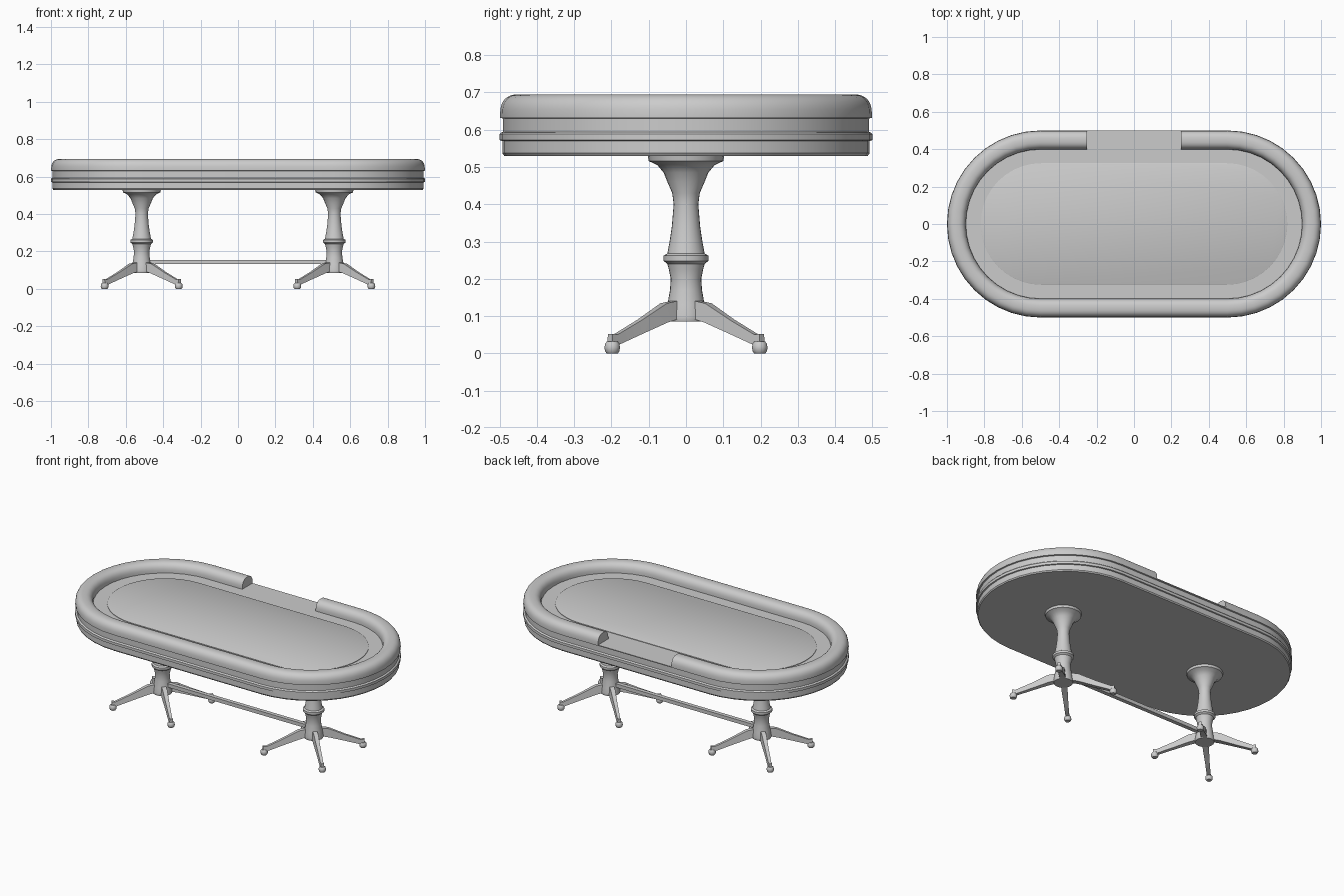
import bpy, bmesh, math
from mathutils import Vector, Matrix

old = bpy.data.objects.get("Cube")
if old:
    bpy.data.objects.remove(old, do_unlink=True)

grey = bpy.data.materials.new("plain_grey")
grey.use_nodes = True
grey.diffuse_color = (0.6, 0.6, 0.6, 1)
grey.node_tree.nodes["Principled BSDF"].inputs["Base Color"].default_value = (0.6, 0.6, 0.6, 1)

HALF = 0.5          # half length of the straight sides
ARC = 20            # segments in each rounded end
PED_X = 0.515       # pedestal distance from the middle


def finish(name, bm, angle=35):
    bmesh.ops.remove_doubles(bm, verts=bm.verts, dist=1e-5)
    bmesh.ops.recalc_face_normals(bm, faces=bm.faces)
    mesh = bpy.data.meshes.new(name)
    bm.to_mesh(mesh)
    bm.free()
    mesh.materials.append(grey)
    obj = bpy.data.objects.new(name, mesh)
    bpy.context.collection.objects.link(obj)
    bpy.ops.object.select_all(action='DESELECT')
    obj.select_set(True)
    bpy.context.view_layer.objects.active = obj
    bpy.ops.object.shade_smooth_by_angle(angle=math.radians(angle))
    return obj


def stations(half=HALF):
    """Centre points and outward directions clockwise round an oval."""
    out = []
    for side in (1, -1):
        for i in range(ARC + 1):
            a = side * math.pi / 2 - math.pi * i / ARC
            out.append((Vector((side * half, 0, 0)), Vector((math.cos(a), math.sin(a), 0))))
    return out


def sweep(name, profile, path, open_ends):
    """Sweep (radius, height) points; open paths get a closed section, ovals get caps."""
    bm = bmesh.new()
    rows = [[bm.verts.new(c + d * r + Vector((0, 0, z))) for r, z in profile] for c, d in path]
    n, m = len(rows), len(profile)
    for i in range(n - 1 if open_ends else n):
        a, b = rows[i], rows[(i + 1) % n]
        for j in range(m if open_ends else m - 1):
            k = (j + 1) % m
            bm.faces.new((a[j], b[j], b[k], a[k]))
    if open_ends:
        bm.faces.new(rows[0])
        bm.faces.new(rows[-1])
    else:
        bm.faces.new([r[0] for r in rows])
        bm.faces.new([r[-1] for r in rows])
    return finish(name, bm)


# Table body with recessed band and protruding ledge
body = [(0.488, 0.53), (0.493, 0.537), (0.493, 0.57), (0.5, 0.572), (0.5, 0.588),
        (0.497, 0.592), (0.491, 0.594), (0.491, 0.63), (0.499, 0.632), (0.499, 0.637)]
sweep("table_body", body, stations(), False)

# Thin playing surface
sweep("playing_surface", [(0.325, 0.636), (0.325, 0.64), (0.323, 0.641)], stations(0.495), False)

# Padded rail, open at the dealer's place
dome = []
for i in range(17):
    t = math.pi * i / 16
    c, s = math.cos(t), math.sin(t)
    dome.append((0.449 + 0.05 * math.copysign(abs(c) ** 0.8, c), 0.64 + 0.055 * s ** 0.8))
up = Vector((0, 1, 0))
rail_path = [(Vector((0.25, 0, 0)), up)] + stations() + [(Vector((-0.25, 0, 0)), up)]
sweep("padded_rail", [(0.399, 0.636)] + dome[::-1] + [(0.499, 0.636)], rail_path, True)


def lathe(name, profile, centre, steps=24):
    path = [(centre, Vector((math.cos(a), math.sin(a), 0)))
            for a in (2 * math.pi * i / steps for i in range(steps))]
    return sweep(name, profile, path, False)


def leg(name, centre, angle):
    """Tapered sloping leg pointing outwards."""
    bm = bmesh.new()
    sections = [(0.035, 0.095, 0.142, 0.017), (0.085, 0.083, 0.134, 0.017),
                (0.175, 0.053, 0.09, 0.013), (0.268, 0.022, 0.05, 0.011),
                (0.288, 0.022, 0.052, 0.011)]
    rows = [[bm.verts.new(p) for p in ((r, -w, lo), (r, w, lo), (r, w * 0.75, hi), (r, -w * 0.75, hi))]
            for r, lo, hi, w in sections]
    for a, b in zip(rows, rows[1:]):
        for j in range(4):
            k = (j + 1) % 4
            bm.faces.new((a[j], a[k], b[k], b[j]))
    bm.faces.new(rows[0])
    bm.faces.new(rows[-1])
    bm.transform(Matrix.Translation(centre) @ Matrix.Rotation(angle, 4, 'Z'))
    finish(name, bm, 20)


# Turned pedestals, each with four diagonal legs and rounded feet
column = [(0.053, 0.085), (0.055, 0.09), (0.055, 0.1), (0.05, 0.13), (0.043, 0.17),
          (0.041, 0.2), (0.046, 0.225), (0.05, 0.24), (0.06, 0.248), (0.06, 0.262),
          (0.05, 0.268), (0.044, 0.3), (0.038, 0.34), (0.033, 0.4), (0.037, 0.43),
          (0.05, 0.46), (0.06, 0.485), (0.077, 0.505), (0.1, 0.516), (0.103, 0.532)]
foot = [(0.015, 0), (0.019, 0.005), (0.021, 0.015), (0.019, 0.026), (0.014, 0.032)]
for side, label in ((1, "left"), (-1, "right")):
    centre = Vector((side * PED_X, 0, 0))
    lathe("pedestal_" + label, column, centre)
    for i in range(4):
        angle = math.pi / 4 + i * math.pi / 2
        leg(f"leg_{label}_{i + 1}", centre, angle)
        tip = centre + Vector((math.cos(angle), math.sin(angle), 0)) * 0.28
        lathe(f"foot_{label}_{i + 1}", foot, tip, 12)

# Stretcher bar between the pedestals
bm = bmesh.new()
bmesh.ops.create_cube(bm, size=1)
bm.transform(Matrix.Translation((0, 0, 0.143)) @ Matrix.Diagonal((2 * PED_X, 0.025, 0.022, 1)))
finish("stretcher_bar", bm)
